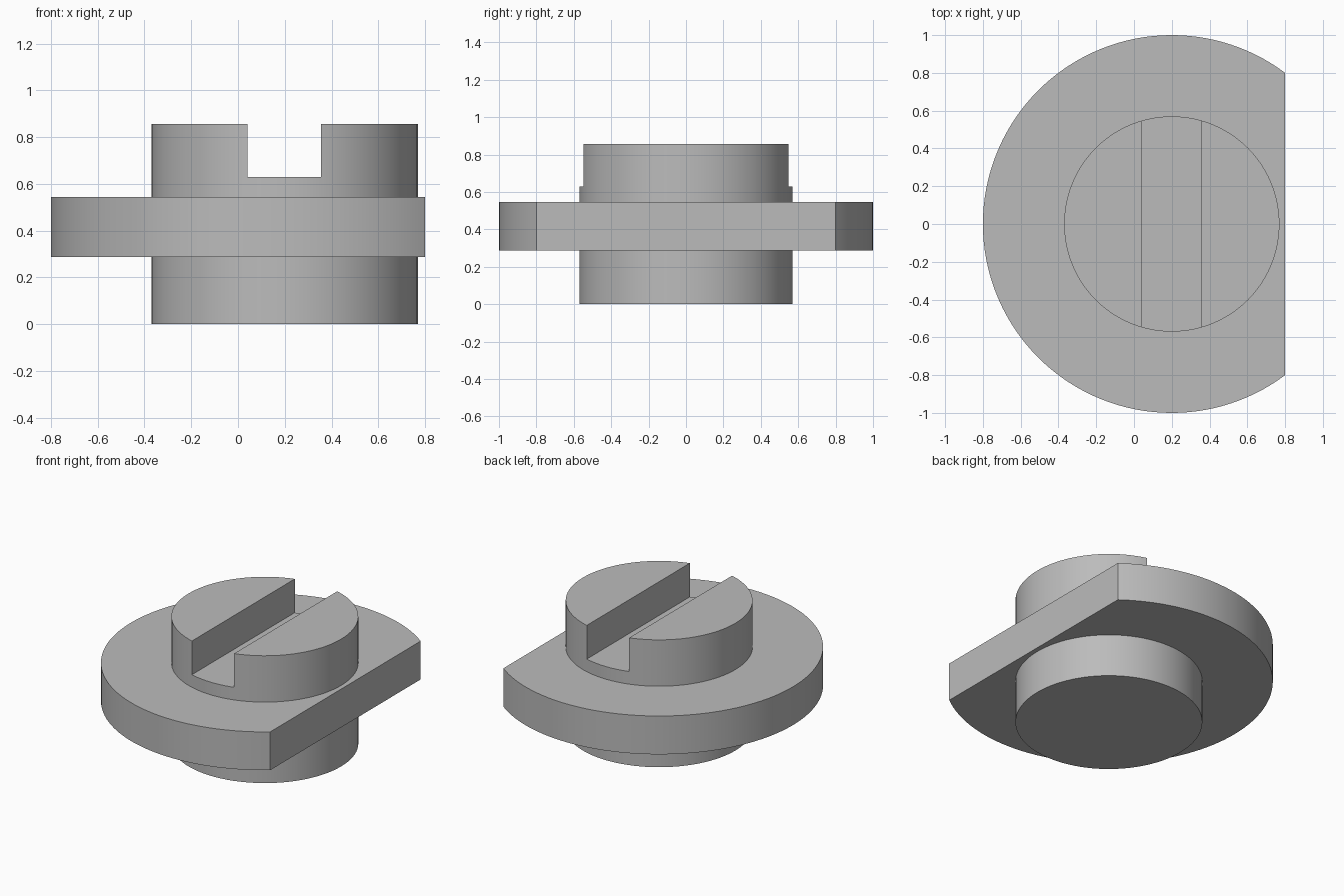
import bpy, bmesh
from math import acos, cos, sin, pi

if "Cube" in bpy.data.objects:
    bpy.data.objects.remove(bpy.data.objects["Cube"])

AXIS_X = 0.2        # shared axis of flange and shaft
FLANGE_R, SHAFT_R = 1.0, 0.57
FLAT_X = 0.8        # flat side of the flange

grey = bpy.data.materials.new("plain grey")
grey.use_nodes = True
colour = (0.5, 0.5, 0.5, 1)
grey.diffuse_color = colour
grey.node_tree.nodes["Principled BSDF"].inputs["Base Color"].default_value = colour


def extrude_outline(name, points, bottom, top):
    bm = bmesh.new()
    face = bm.faces.new([bm.verts.new((x, y, bottom)) for x, y in points])
    raised = bmesh.ops.extrude_face_region(bm, geom=[face])["geom"]
    verts = [v for v in raised if isinstance(v, bmesh.types.BMVert)]
    bmesh.ops.translate(bm, verts=verts, vec=(0, 0, top - bottom))
    bmesh.ops.recalc_face_normals(bm, faces=bm.faces)
    mesh = bpy.data.meshes.new(name)
    bm.to_mesh(mesh)
    bm.free()
    mesh.materials.append(grey)
    obj = bpy.data.objects.new(name, mesh)
    bpy.context.collection.objects.link(obj)
    return obj


def arc(radius, start, end, steps):
    angles = [start + (end - start) * i / steps for i in range(steps + 1)]
    return [(AXIS_X + radius * cos(a), radius * sin(a)) for a in angles]


def combine(target, tool, operation):
    tool.hide_render = True
    mod = target.modifiers.new(operation.lower(), 'BOOLEAN')
    mod.operation, mod.solver, mod.object = operation, 'EXACT', tool
    bpy.context.view_layer.objects.active = target
    bpy.ops.object.modifier_apply(modifier=mod.name)
    bpy.data.objects.remove(tool)


# Flange: disc with one flat side
half = acos((FLAT_X - AXIS_X) / FLANGE_R)
body = extrude_outline("slotted_flange", arc(FLANGE_R, half, 2 * pi - half, 96), 0.287, 0.545)

# Shaft through the flange
shaft = extrude_outline("shaft", arc(SHAFT_R, 0, 2 * pi, 96)[:-1], 0, 0.857)
combine(body, shaft, 'UNION')

# Slot across the top of the shaft
slot = [(0.04, -0.7), (0.355, -0.7), (0.355, 0.7), (0.04, 0.7)]
combine(body, extrude_outline("slot_cutter", slot, 0.63, 1), 'DIFFERENCE')

# Smooth round walls, sharp rims
bpy.ops.object.select_all(action='DESELECT')
body.select_set(True)
bpy.context.view_layer.objects.active = body
bpy.ops.object.shade_smooth_by_angle(angle=pi / 6)
